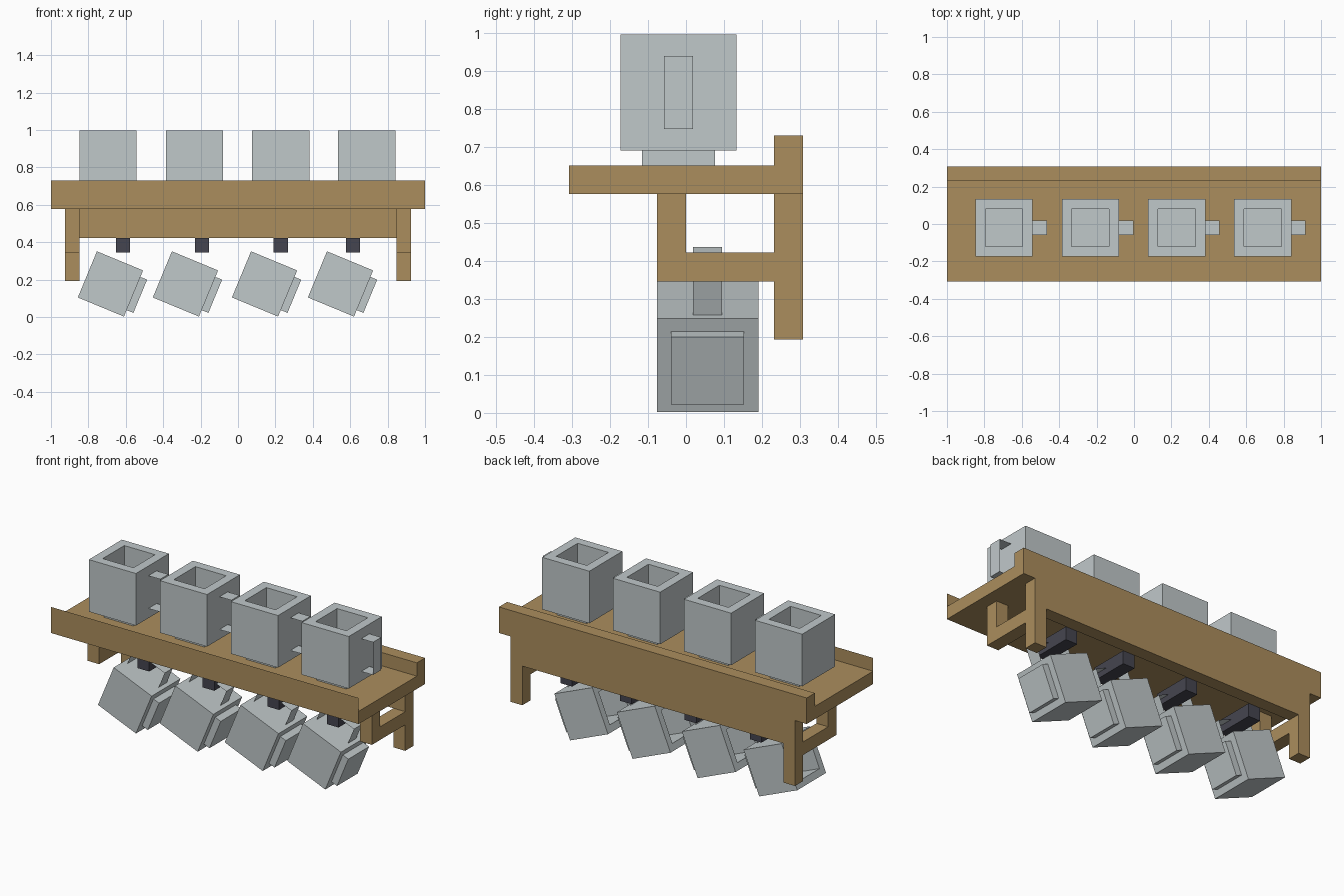
import bpy, bmesh, math
from mathutils import Matrix, Vector

if "Cube" in bpy.data.objects:
    bpy.data.objects.remove(bpy.data.objects["Cube"])


def material(name, rgb):
    m = bpy.data.materials.new(name)
    m.diffuse_color = (*rgb, 1)
    m.use_nodes = True
    m.node_tree.nodes["Principled BSDF"].inputs["Base Color"].default_value = m.diffuse_color
    return m


WOOD = material("warm_wood", (0.41, 0.27, 0.11))
CLAY = material("pale_grey", (0.53, 0.58, 0.59))
IRON = material("dark_iron", (0.06, 0.06, 0.08))


def add_box(bm, x, y, z):
    """Add a box spanning three (low, high) ranges; return its faces."""
    size = [b - a for a, b in (x, y, z)]
    mid = [(a + b) / 2 for a, b in (x, y, z)]
    mat = Matrix.Translation(mid) @ Matrix.Diagonal((*size, 1))
    verts = bmesh.ops.create_cube(bm, size=1, matrix=mat)["verts"]
    return list({f for v in verts for f in v.link_faces})


def finish(bm, name, mat):
    mesh = bpy.data.meshes.new(name)
    bm.to_mesh(mesh)
    bm.free()
    mesh.materials.append(mat)
    ob = bpy.data.objects.new(name, mesh)
    bpy.context.collection.objects.link(ob)
    return ob


def boxes(name, mat, *spans):
    bm = bmesh.new()
    for s in spans:
        add_box(bm, *s)
    return finish(bm, name, mat)


def mug(name, centre, size, reach, half_height, tilt=0):
    """Square mug about its body centre: hollow body, foot and strap handle."""
    h = size / 2
    bm = bmesh.new()
    body = add_box(bm, (-h, h), (-h, h), (-h, h))
    # hollow sunk into the rim
    top = max(body, key=lambda f: f.calc_center_median().z)
    bmesh.ops.inset_region(bm, faces=[top], thickness=h - 0.078)
    hole = bmesh.ops.extrude_face_region(bm, geom=[top])["geom"]
    bmesh.ops.translate(bm, vec=(0, 0, -0.8 * size),
                        verts=[g for g in hole if isinstance(g, bmesh.types.BMVert)])
    if top.is_valid:
        bm.faces.remove(top)
    # foot
    add_box(bm, (-0.096, 0.096), (-0.096, 0.096), (-h - 0.039, -h))
    # thin strap handle on the +x side
    path = [(h, half_height), (h + reach, half_height),
            (h + reach, -half_height), (h, -half_height)]
    rows = [[bm.verts.new((x, y, z)) for y in (-0.038, 0.038)] for x, z in path]
    for a, b in zip(rows, rows[1:]):
        bm.faces.new((a[0], b[0], b[1], a[1]))
    ob = finish(bm, name, CLAY)
    ob.location = centre
    ob.rotation_euler.y = -math.radians(tilt)
    return ob


# shelf plank with raised back lip
boxes("shelf", WOOD,
      ((-1, 1), (-0.308, 0.232), (0.577, 0.652)),
      ((-1, 1), (0.232, 0.308), (0.577, 0.73)))

# paper-thin front rail
bm = bmesh.new()
bm.faces.new([bm.verts.new((x, -0.308, z)) for x, z in
              ((-1, 0.577), (1, 0.577), (1, 0.73), (-1, 0.73))])
finish(bm, "front_rail", WOOD)

# board under the back of the shelf
boxes("back_board", WOOD, ((-0.848, 0.848), (0.232, 0.308), (0.423, 0.577)))

# side brackets
for side, name in ((-1, "left_bracket"), (1, "right_bracket")):
    x = tuple(sorted((side * 0.848, side * 0.924)))
    boxes(name, WOOD,
          (x, (0.232, 0.308), (0.193, 0.577)),
          (x, (-0.077, 0.232), (0.346, 0.423)),
          (x, (-0.077, 0.0), (0.423, 0.577)))

# hanging pegs
for i, x in enumerate((-0.615, -0.192, 0.229, 0.615)):
    boxes(f"peg_{i + 1}", IRON, ((x - 0.038, x + 0.038), (0.0, 0.232), (0.346, 0.423)))

# mugs standing on the shelf
for i, x in enumerate((-0.695, -0.233, 0.228, 0.688)):
    mug(f"standing_mug_{i + 1}", (x, -0.02, 0.844), 0.306, 0.077, 0.096)

# mugs hanging from the pegs
for i, x in enumerate((-0.682, -0.281, 0.142, 0.548)):
    mug(f"hanging_mug_{i + 1}", (x, 0.057, 0.177), 0.267, 0.102, 0.11, tilt=67.5)
